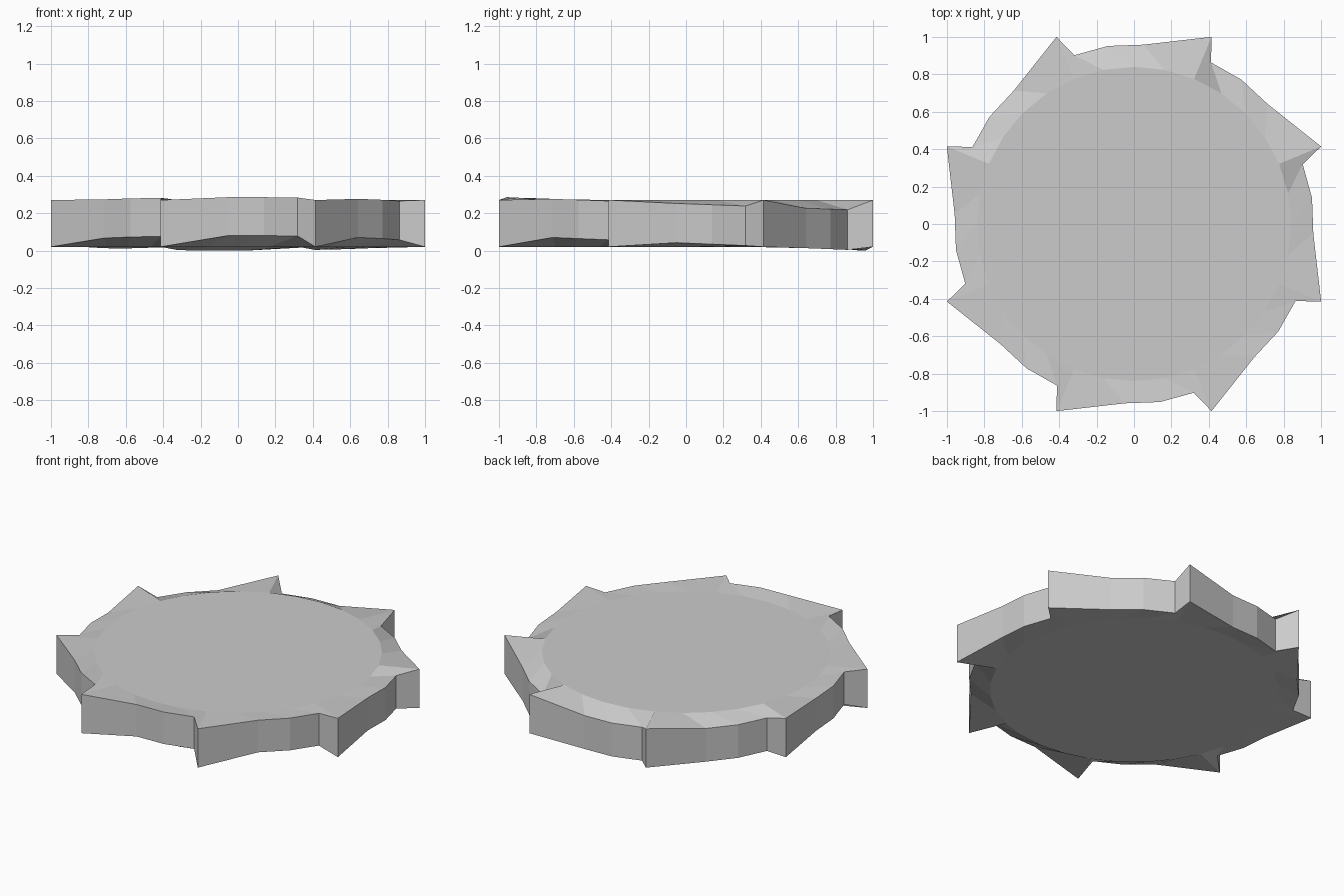
import bpy, bmesh, math

if "Cube" in bpy.data.objects:
    bpy.data.objects.remove(bpy.data.objects["Cube"])

TEETH = 8
TOP, BOTTOM = 0.27, 0.02
INNER_R = 0.84
# one tooth, going clockwise from its tip: (angle offset, radius, is_tip)
TOOTH = [(0.0, 1.083, True), (-3.0, 0.957, False),
         (-14.2, 0.962, False), (-25.5, 0.96, False)]


def polar(r, degrees, z):
    a = math.radians(degrees)
    return r * math.cos(a), r * math.sin(a), z


bm = bmesh.new()
outer_top, outer_low, inner_top, inner_low = [], [], [], []
for k in range(TEETH):
    base = 22.5 - 45 * k
    for i, (off, r, tip) in enumerate(TOOTH):
        x, y, _ = polar(r, base + off, 0)
        # tips stay level, the valleys between them lie on a slight tilt
        zt = TOP if tip else 0.25 - 0.037 * y
        zl = BOTTOM if tip else 0.04 - 0.042 * y
        outer_top.append(bm.verts.new((x, y, zt)))
        outer_low.append(bm.verts.new((x, y, max(zl, 0.0))))
        inner_top.append(bm.verts.new(polar(INNER_R, base - 11.25 * i, TOP)))
        inner_low.append(bm.verts.new(polar(INNER_R, base - 11.25 * i, BOTTOM)))

# flat discs on both sides
bm.faces.new(inner_top)
bm.faces.new(inner_low)

# sloping rims and outer wall
n = len(outer_top)
for i in range(n):
    j = (i + 1) % n
    for a, b in ((inner_top, outer_top), (outer_top, outer_low),
                 (outer_low, inner_low)):
        bm.faces.new((a[i], a[j], b[j], b[i]))
bmesh.ops.recalc_face_normals(bm, faces=bm.faces[:])

mesh = bpy.data.meshes.new("saw_blade")
bm.to_mesh(mesh)
bm.free()
steel = bpy.data.materials.new("grey steel")
steel.diffuse_color = (0.6, 0.6, 0.6, 1)
steel.use_nodes = True
steel.node_tree.nodes["Principled BSDF"].inputs["Base Color"].default_value = steel.diffuse_color
mesh.materials.append(steel)
blade = bpy.data.objects.new("saw_blade", mesh)
bpy.context.collection.objects.link(blade)
